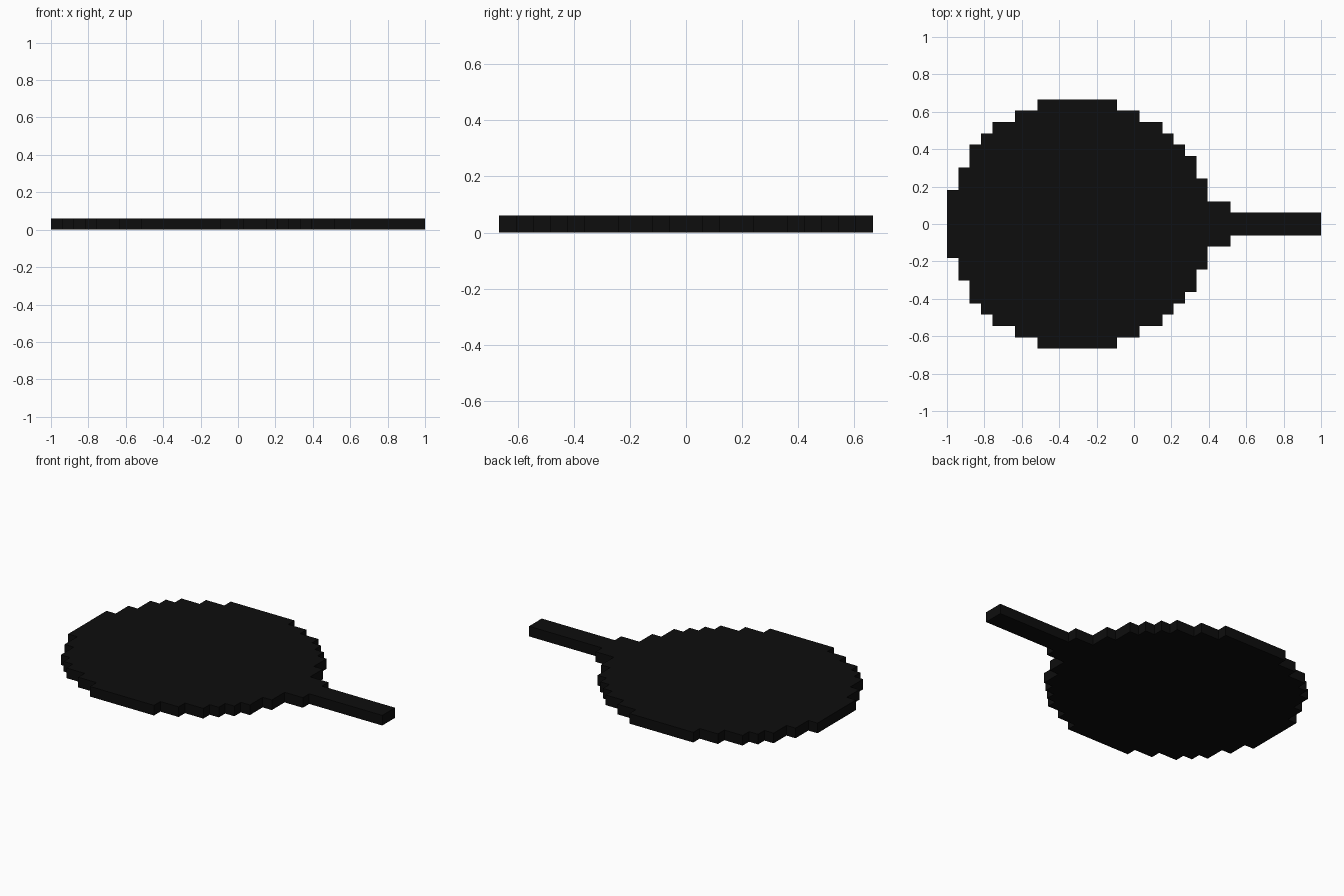
import bpy, bmesh

if "Cube" in bpy.data.objects:
    bpy.data.objects.remove(bpy.data.objects["Cube"])

U = 2 / 33  # one block of the stepped outline

black = bpy.data.materials.new("near black")
black.diffuse_color = (0.004, 0.004, 0.004, 1)
black.use_nodes = True
black.node_tree.nodes["Principled BSDF"].inputs["Base Color"].default_value = black.diffuse_color


def stepped_slab(name, start, steps):
    """Extrude a mirrored stepped outline; steps = (length, half width) in blocks."""
    upper, x = [], -1 + start * U
    for length, half in steps:
        upper += [(x, half * U), (x + length * U, half * U)]
        x += length * U
    outline = upper + [(px, -py) for px, py in reversed(upper)]
    bm = bmesh.new()
    face = bm.faces.new([bm.verts.new((px, py, 0)) for px, py in outline])
    top = bmesh.ops.extrude_face_region(bm, geom=[face])["geom"]
    bmesh.ops.translate(bm, vec=(0, 0, U),
                        verts=[g for g in top if isinstance(g, bmesh.types.BMVert)])
    bmesh.ops.recalc_face_normals(bm, faces=bm.faces)
    mesh = bpy.data.meshes.new(name)
    bm.to_mesh(mesh)
    bm.free()
    mesh.materials.append(black)
    bpy.context.collection.objects.link(bpy.data.objects.new(name, mesh))


# Round blade with its neck
stepped_slab("paddle_blade", 0, [
    (1, 3), (1, 5), (1, 7), (1, 8), (2, 9), (2, 10), (7, 11), (2, 10),
    (2, 9), (1, 8), (1, 7), (1, 6), (1, 4), (2, 2)])
# Straight grip
stepped_slab("handle", 25, [(8, 1)])
